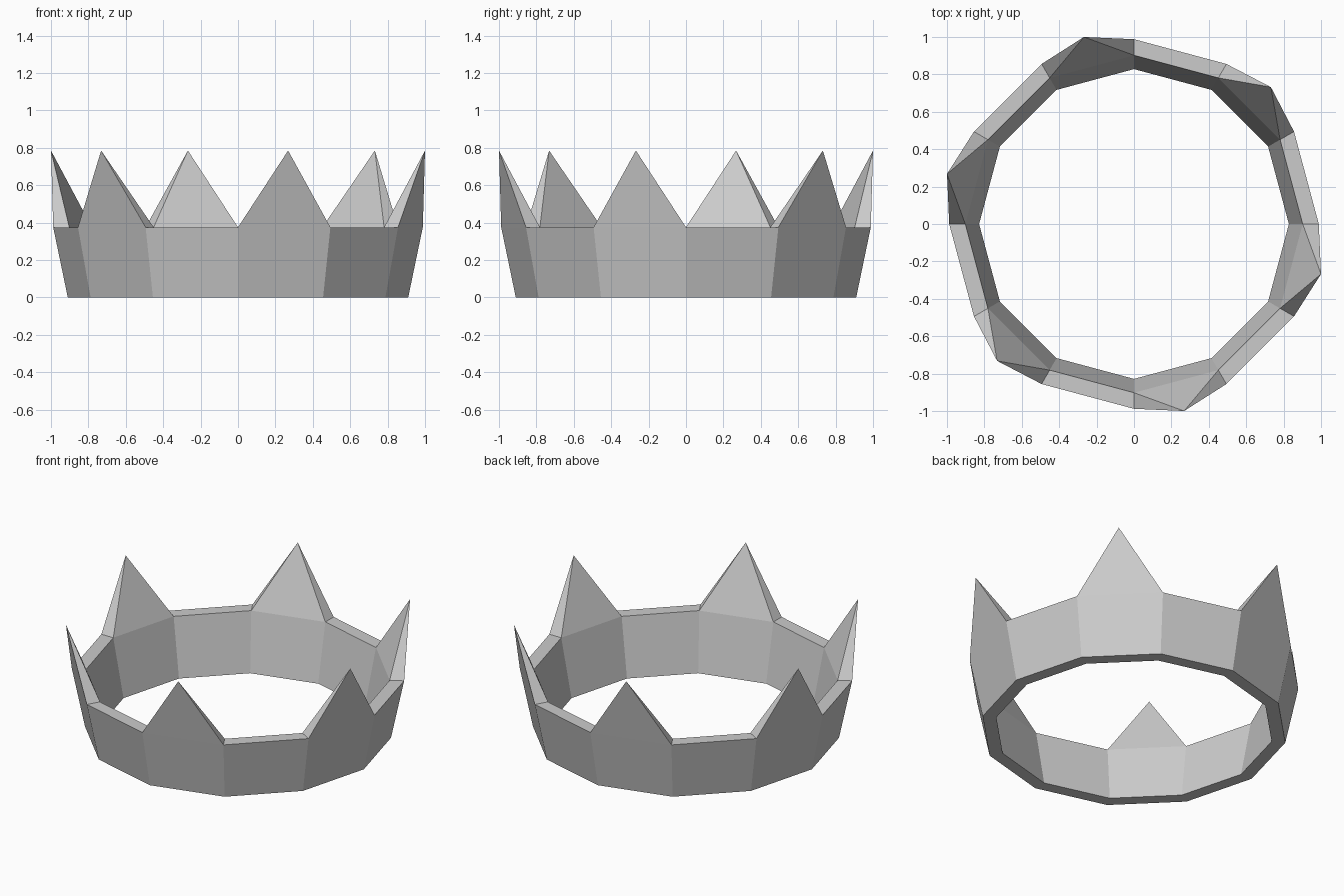
import bpy, bmesh, math

if "Cube" in bpy.data.objects:
    bpy.data.objects.remove(bpy.data.objects["Cube"])

SIDES = 12
BAND_TOP = 0.375

metal = bpy.data.materials.new("plain_grey")
metal.diffuse_color = (0.6, 0.6, 0.6, 1)
metal.use_nodes = True
metal.node_tree.nodes["Principled BSDF"].inputs["Base Color"].default_value = metal.diffuse_color

bm = bmesh.new()


def ring(radius, z):
    return [bm.verts.new((radius * math.cos(math.tau * i / SIDES),
                          radius * math.sin(math.tau * i / SIDES), z))
            for i in range(SIDES)]


outer_low, outer_top = ring(0.91, 0), ring(0.988, BAND_TOP)
inner_low, inner_top = ring(0.828, 0), ring(0.902, BAND_TOP)

for i in range(SIDES):
    j = (i + 1) % SIDES
    # flared band: outside, inside and underside
    bm.faces.new((outer_low[i], outer_low[j], outer_top[j], outer_top[i]))
    bm.faces.new((inner_low[j], inner_low[i], inner_top[i], inner_top[j]))
    bm.faces.new((outer_low[j], outer_low[i], inner_low[i], inner_low[j]))
    rim = (outer_top[i], outer_top[j], inner_top[j], inner_top[i])
    if i % 2:
        # spike leaning outward on every second side
        a = math.tau * (i + 0.5) / SIDES
        tip = bm.verts.new((1.035 * math.cos(a), 1.035 * math.sin(a), 0.785))
        for k in range(4):
            bm.faces.new((rim[k], rim[(k + 1) % 4], tip))
    else:
        # flat rim between spikes
        bm.faces.new(rim)

bmesh.ops.recalc_face_normals(bm, faces=bm.faces)
mesh = bpy.data.meshes.new("crown")
bm.to_mesh(mesh)
bm.free()
mesh.materials.append(metal)
crown = bpy.data.objects.new("crown", mesh)
bpy.context.collection.objects.link(crown)
